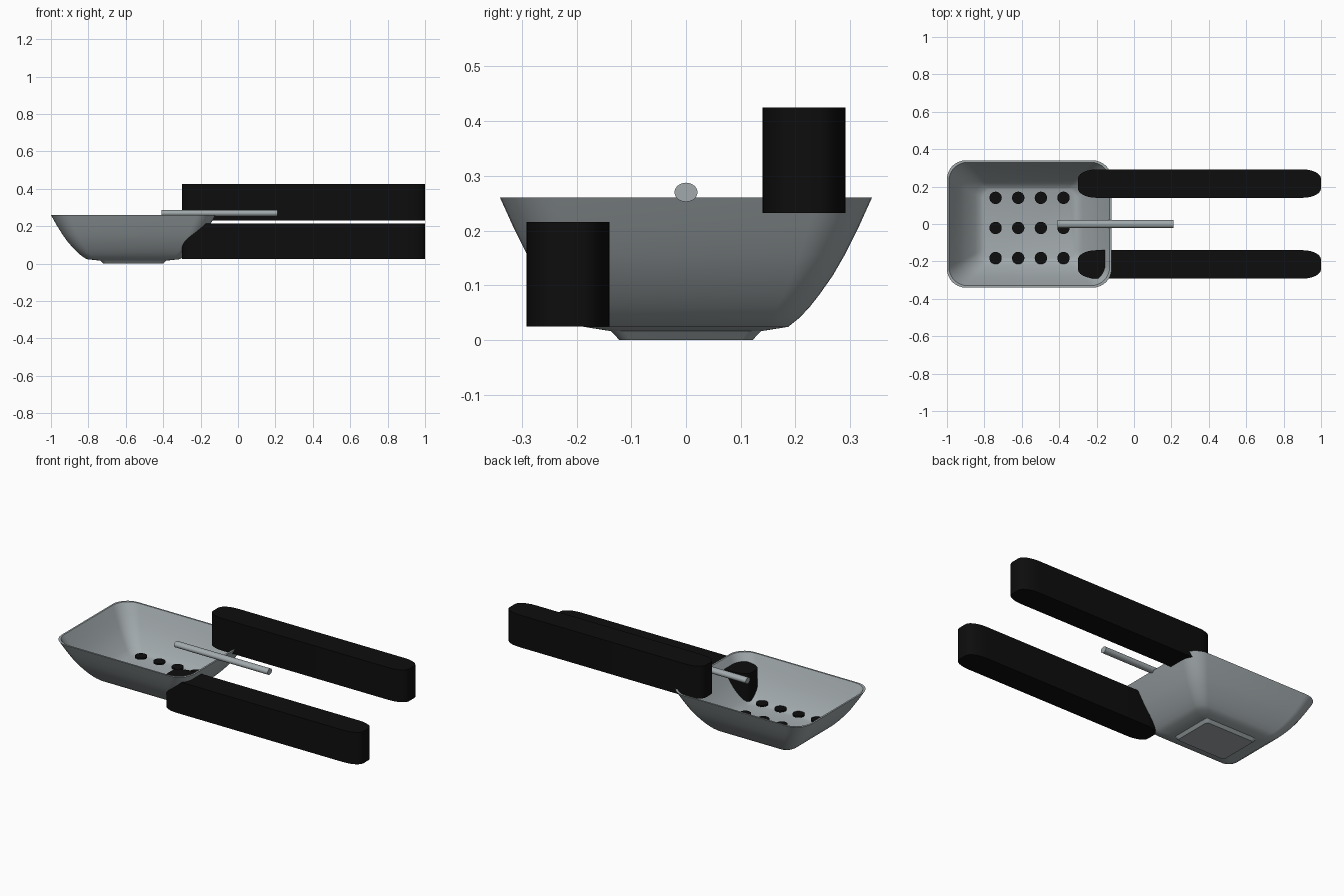
import bpy, bmesh, math

if "Cube" in bpy.data.objects:
    bpy.data.objects.remove(bpy.data.objects["Cube"], do_unlink=True)


def material(name, rgb, rough):
    m = bpy.data.materials.new(name)
    m.use_nodes = True
    col = (*rgb, 1.0)
    m.diffuse_color = col
    b = m.node_tree.nodes["Principled BSDF"]
    b.inputs["Base Color"].default_value = col
    b.inputs["Roughness"].default_value = rough
    return m


STEEL = material("steel grey", (0.36, 0.40, 0.415), 0.5)
BLACK = material("black", (0.004, 0.004, 0.004), 0.6)


def rounded_rect(cx, cy, hx, hy, rx, ry, seg=8):
    """Outline of a rectangle with elliptical corners, counter-clockwise."""
    pts = []
    for k, (sx, sy) in enumerate([(1, 1), (-1, 1), (-1, -1), (1, -1)]):
        for i in range(seg + 1):
            a = math.pi / 2 * (k + i / seg)
            pts.append((cx + sx * (hx - rx) + rx * math.cos(a),
                        cy + sy * (hy - ry) + ry * math.sin(a)))
    return pts


def loft(name, rings, mat, angle=35):
    """Closed solid through (outline, z) rings, capped at both ends."""
    bm = bmesh.new()
    loops = [[bm.verts.new((x, y, z)) for x, y in pts] for pts, z in rings]
    for a, b in zip(loops, loops[1:]):
        n = len(a)
        for i in range(n):
            j = (i + 1) % n
            bm.faces.new((a[i], a[j], b[j], b[i]))
    bm.faces.new(loops[0][::-1])
    bm.faces.new(loops[-1])
    bmesh.ops.recalc_face_normals(bm, faces=bm.faces)
    me = bpy.data.meshes.new(name)
    bm.to_mesh(me)
    bm.free()
    me.materials.append(mat)
    ob = bpy.data.objects.new(name, me)
    bpy.context.collection.objects.link(ob)
    smooth(ob, angle)
    return ob


def smooth(ob, angle):
    bpy.ops.object.select_all(action='DESELECT')
    ob.select_set(True)
    bpy.context.view_layer.objects.active = ob
    bpy.ops.object.shade_smooth_by_angle(angle=math.radians(angle))


# Bowl: foot, flared outer wall, rim, then back down the inner wall
CX = -0.56


def bowl_ring(hx, hy, r, z):
    return rounded_rect(CX, 0, hx, hy, r, r), z


def wall_ring(hy, z, inset=0.0):
    t = (hy - 0.187) / 0.153
    return bowl_ring(0.25 + 0.19 * t - inset, hy - inset,
                     0.045 + 0.055 * t, z)


wall = [(0.187, 0.024), (0.207, 0.040), (0.226, 0.060), (0.244, 0.083),
        (0.268, 0.117), (0.290, 0.155), (0.316, 0.207), (0.340, 0.260)]
rings = [bowl_ring(0.160, 0.122, 0.02, 0.0),
         bowl_ring(0.175, 0.137, 0.025, 0.016)]
rings += [wall_ring(y, z) for y, z in wall]
rings += [wall_ring(y, z, 0.010) for y, z in wall[:0:-1]]
rings.append(wall_ring(0.187, 0.034, 0.004))
loft("bowl", rings, STEEL, 30)

# Two long handles, one low at the front and one high at the back
for name, y, z0, z1 in [("front_handle", -0.216, 0.025, 0.216),
                        ("back_handle", 0.216, 0.232, 0.425)]:
    outline = rounded_rect(0.35, y, 0.65, 0.076, 0.10, 0.050, 6)
    loft(name, [(outline, z0), (outline, z1)], BLACK)

# Thin rod lying between the handles, across the rim
bpy.ops.mesh.primitive_cylinder_add(vertices=32, radius=1, depth=0.62,
                                    location=(-0.10, 0, 0.27),
                                    rotation=(0, math.pi / 2, 0))
rod = bpy.context.object
rod.name = "rod"
rod.scale = (0.0175, 0.021, 1)
bpy.ops.object.transform_apply(location=False, rotation=True, scale=True)
rod.data.materials.append(STEEL)
smooth(rod, 35)

# Grid of dark drain spots on the bowl floor
for i in range(4):
    for j in range(3):
        bpy.ops.mesh.primitive_cylinder_add(
            vertices=24, radius=0.033, depth=0.009,
            location=(-0.74 + 0.121 * i, 0.14 - 0.161 * j, 0.054))
        spot = bpy.context.object
        spot.name = f"drain_spot_{i + 1}_{j + 1}"
        spot.data.materials.append(BLACK)
        smooth(spot, 35)
